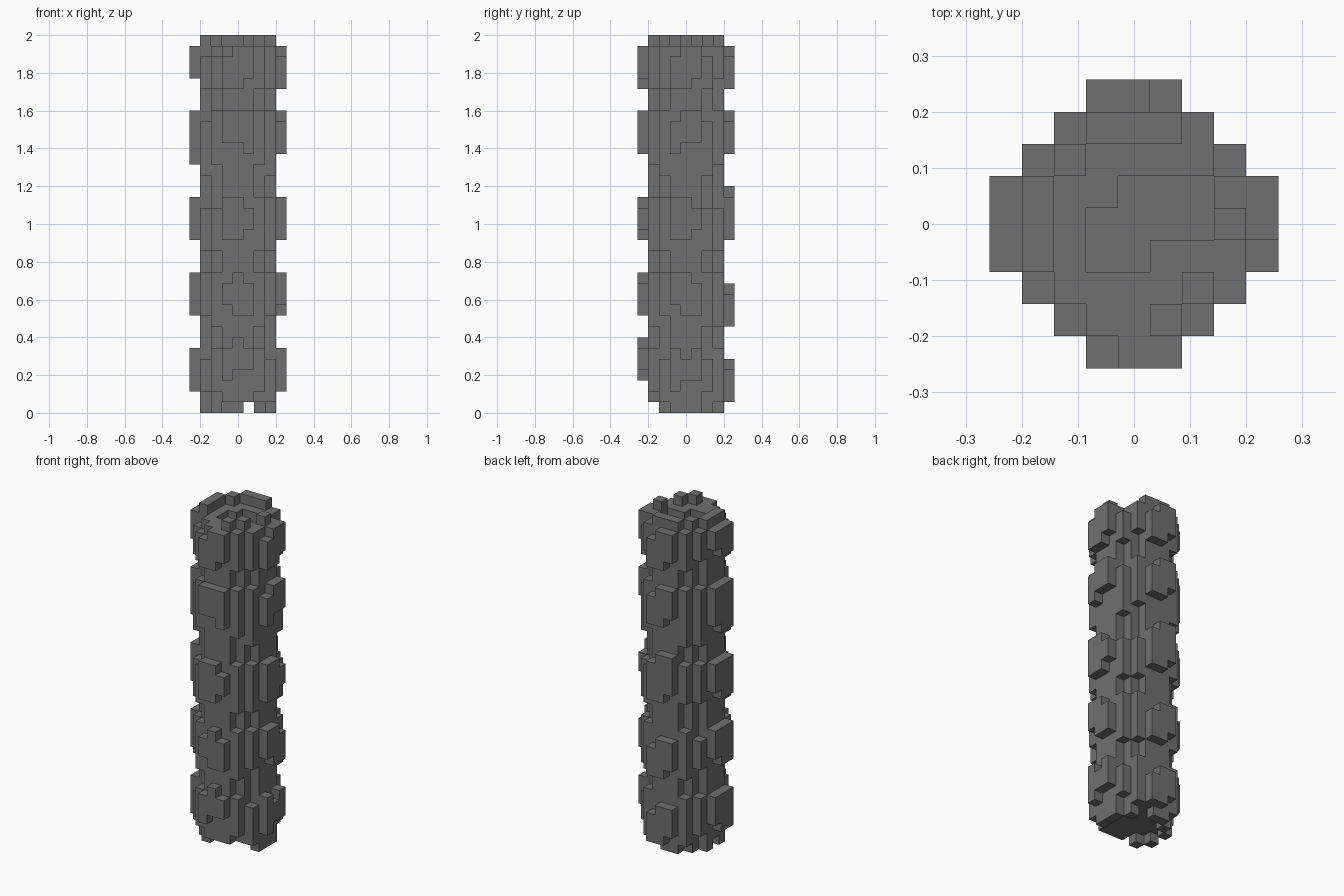
import bpy
import bmesh
import random
from mathutils import Vector

random.seed(4)

# Remove the default cube
default_cube = bpy.data.objects.get("Cube")
if default_cube:
    bpy.data.objects.remove(default_cube, do_unlink=True)

HEIGHT = 35                 # blocks from foot to top
UNIT = 2.0 / HEIGHT         # size of one block
STEPS = [Vector(s) for s in
         ((1, 0, 0), (-1, 0, 0), (0, 1, 0), (0, -1, 0), (0, 0, 1), (0, 0, -1))]

# Single stone colour
stone = bpy.data.materials.new("dark_grey_stone")
stone.use_nodes = True
colour = (0.16, 0.16, 0.16, 1.0)
stone.diffuse_color = colour
shader = stone.node_tree.nodes["Principled BSDF"]
shader.inputs["Base Color"].default_value = colour
shader.inputs["Roughness"].default_value = 0.9


def pillar(x, y, low, high):
    """Blocks stacked from low up to high at one grid square."""
    return {(x, y, z) for z in range(low, high)}


def build_blocks(name, cells, occupied):
    """Make one object from blocks, skipping faces hidden by neighbours."""
    bm = bmesh.new()
    for cell in sorted(cells):
        centre = Vector(cell) + Vector((0, 0, 0.5))
        for step in STEPS:
            if tuple(int(v) for v in Vector(cell) + step) in occupied:
                continue
            across = Vector((step.y, step.z, step.x))
            along = step.cross(across)
            corners = [centre + (step + across * a + along * b) / 2
                       for a, b in ((-1, -1), (1, -1), (1, 1), (-1, 1))]
            bm.faces.new([bm.verts.new(c * UNIT) for c in corners])
    bmesh.ops.remove_doubles(bm, verts=bm.verts[:], dist=UNIT / 100)
    bmesh.ops.dissolve_limit(bm, angle_limit=0.01,
                             verts=bm.verts[:], edges=bm.edges[:])
    mesh = bpy.data.meshes.new(name)
    bm.to_mesh(mesh)
    bm.free()
    mesh.materials.append(stone)
    obj = bpy.data.objects.new(name, mesh)
    bpy.context.collection.objects.link(obj)


# Round shaft with a sunken top and an uneven foot
shaft = set()
PIT = {(0, 1), (1, 1), (2, 1), (-1, 0), (0, 0), (1, 0), (2, 0), (-1, -1), (0, -1)}
LOW_RIM = {(3, -1), (-2, -2), (0, -3), (-1, -3), (2, 2), (3, 1)}
HIGH_FOOT = {(-1, -3), (0, -3), (1, -3), (2, -2), (-3, 0), (1, 3)}
for x in range(-3, 4):
    for y in range(-3, 4):
        if abs(x) + abs(y) > 4:
            continue
        rim = max(abs(x), abs(y)) == 3 or abs(x) + abs(y) == 4
        low = 0 if rim and (x, y) not in HIGH_FOOT else 1
        high = HEIGHT if rim and (x, y) not in LOW_RIM else HEIGHT - 1
        if (x, y) in PIT:
            high = HEIGHT - 2
        shaft |= pillar(x, y, low, high)

# Ridge pads: low and high of the three columns on each side, per band
FRONT = [((3, 6), (4, 7), (4, 6)),
         ((10, 12), (9, 13), (9, 12)),
         ((16, 20), (16, 20), (17, 19)),
         ((25, 28), (25, 28), (24, 28)),
         ((30, 33), (30, 34), (31, 34))]
LEFT = [((2, 6), (3, 5), (3, 6)),
        ((10, 13), (9, 13), (9, 12)),
        ((16, 20), (16, 20), (17, 19)),
        ((24, 27), (25, 28), (25, 28)),
        ((30, 33), (30, 34), (31, 34))]
# Outline of the pads on the other two sides; one column is a step shorter
BACK = [(1, 5), (8, 12), (16, 21), (24, 28), (30, 34)]
RIGHT = [(2, 6), (9, 13), (16, 20), (23, 28), (31, 34)]

bands = []
for band in range(5):
    ridge = set()
    for i, offset in enumerate((-1, 0, 1)):
        ridge |= pillar(offset, -4, *FRONT[band][i])
        ridge |= pillar(4, offset, *LEFT[band][i])
        low, high = BACK[band]
        ridge |= pillar(offset, 4, low + (i == 0), high - (i == 2))
        low, high = RIGHT[band]
        ridge |= pillar(-4, offset, low + (i == 2), high)
    # Uneven corner columns between the pads
    low, high = RIGHT[band]
    for sx in (-1, 1):
        for sy in (-1, 1):
            for x, y in ((2, 3), (3, 2)):
                ridge |= pillar(x * sx, y * sy,
                                low - random.choice((0, 1)),
                                high - random.choice((0, 0, 1)))
    bands.append(ridge)

occupied = shaft.union(*bands)
build_blocks("shaft", shaft, occupied)
for number, ridge in enumerate(bands, 1):
    build_blocks(f"ridge_band_{number}", ridge, occupied)
